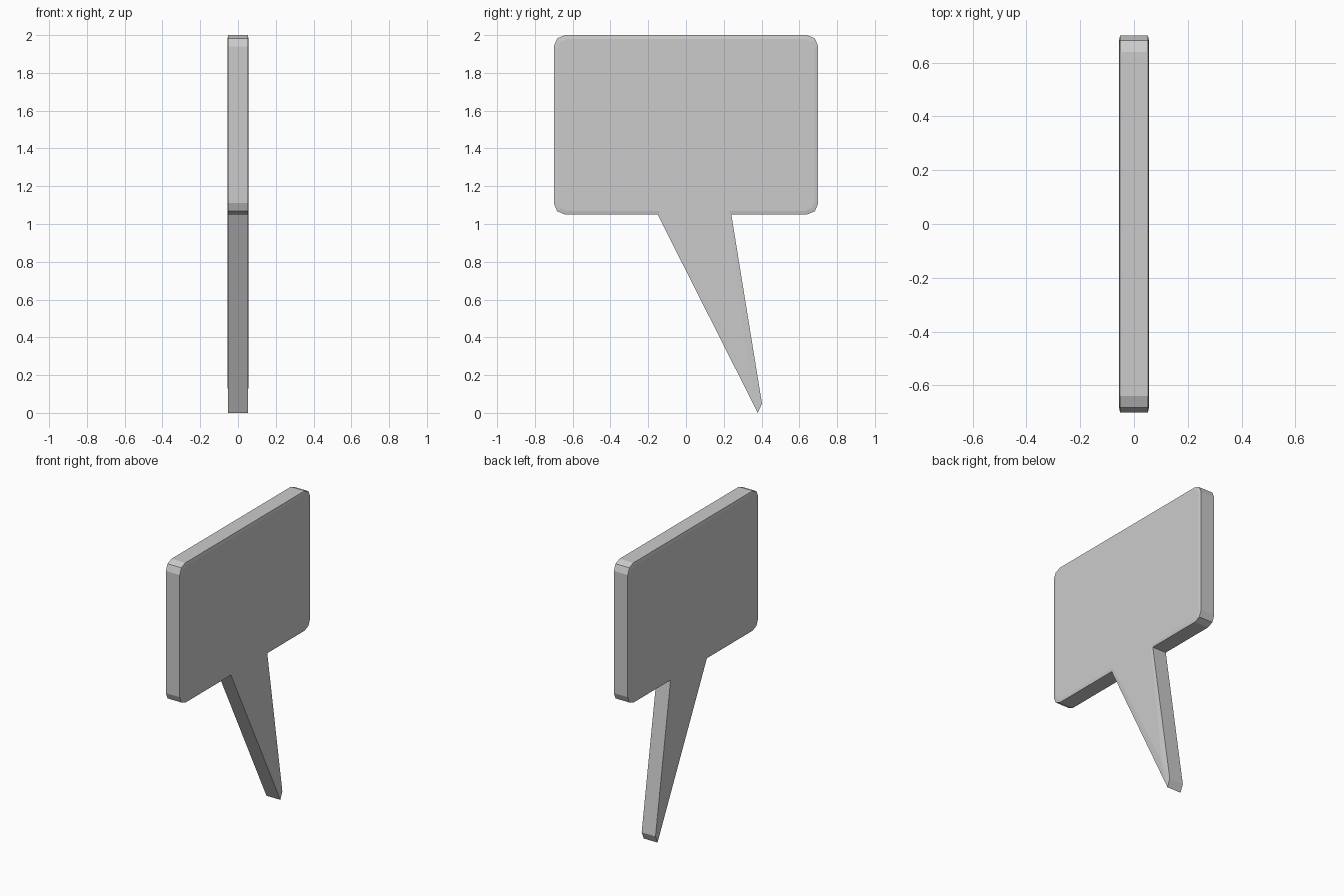
import bpy, bmesh
from math import sin, cos, radians

if "Cube" in bpy.data.objects:
    bpy.data.objects.remove(bpy.data.objects["Cube"])


def outline(half_w, z_low, z_high, radius, tail):
    """Counter-clockwise speech-bubble outline as (y, z) points."""
    pts = list(tail)
    corners = [(1, z_low + radius, -90), (1, z_high - radius, 0),
               (-1, z_high - radius, 90), (-1, z_low + radius, 180)]
    for side, cz, start in corners:
        for step in (0, 45, 90):
            a = radians(start + step)
            pts.append((side * (half_w - radius) + radius * cos(a), cz + radius * sin(a)))
    return pts


# Outer rim and slightly raised face, with matching point counts
rim = outline(0.70, 1.05, 2.0, 0.06,
              [(-0.15, 1.05), (0.38, 0.0), (0.402, 0.05), (0.24, 1.05)])
face = outline(0.68, 1.07, 1.98, 0.05,
               [(-0.135, 1.07), (0.318, 0.23), (0.328, 0.23), (0.225, 1.07)])

# Stack the loops from back face to front face and bridge them
bm = bmesh.new()
loops = [[bm.verts.new((x, y, z)) for y, z in pts]
         for x, pts in ((-0.056, face), (-0.052, rim), (0.052, rim), (0.056, face))]
for a, b in zip(loops, loops[1:]):
    for i in range(len(a)):
        j = (i + 1) % len(a)
        bm.faces.new((a[i], a[j], b[j], b[i]))
bm.faces.new(loops[0][::-1])
bm.faces.new(loops[-1])
bmesh.ops.recalc_face_normals(bm, faces=bm.faces)

mesh = bpy.data.meshes.new("speech_bubble_sign")
bm.to_mesh(mesh)
bm.free()
sign = bpy.data.objects.new("speech_bubble_sign", mesh)
bpy.context.collection.objects.link(sign)
